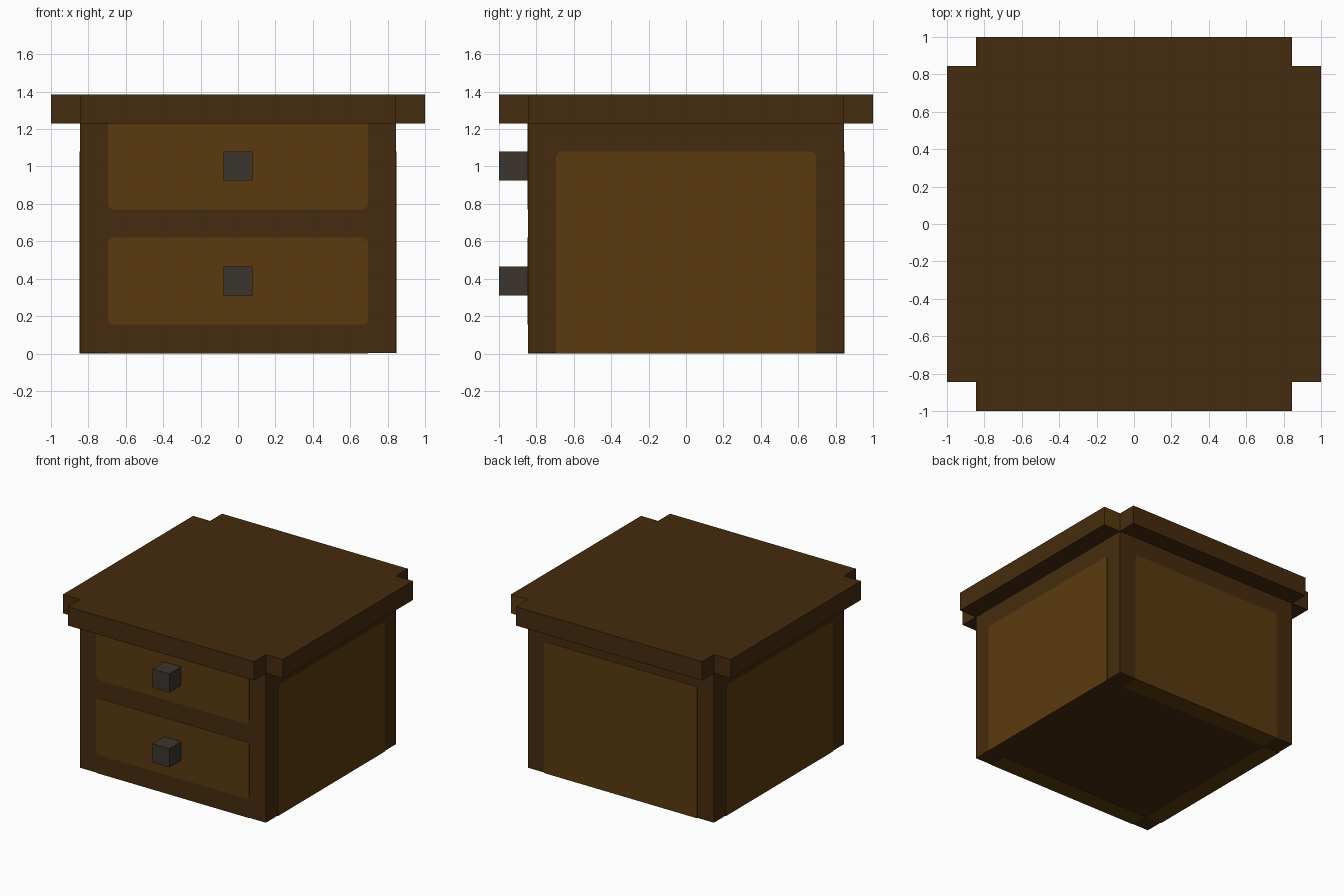
import bpy, bmesh, math
from mathutils import Matrix

cube = bpy.data.objects.get("Cube")
if cube:
    bpy.data.objects.remove(cube, do_unlink=True)


def srgb(r, g, b):
    return tuple((c / 255 / 12.92) if c < 11 else ((c / 255 + 0.055) / 1.055) ** 2.4
                 for c in (r, g, b)) + (1.0,)


def material(name, colour):
    m = bpy.data.materials.new(name)
    m.use_nodes = True
    m.diffuse_color = colour
    bsdf = m.node_tree.nodes["Principled BSDF"]
    bsdf.inputs["Base Color"].default_value = colour
    bsdf.inputs["Roughness"].default_value = 0.9
    return m


DARK = material("dark wood", srgb(69, 43, 14))
PANEL = material("panel wood", srgb(90, 58, 14))
IRON = material("dark iron", srgb(60, 53, 46))

B, T = 0.845, 0.003           # body half width, plate thickness
PW = 0.695                    # panel half width
Z_LID, Z_TOP = 1.23, 1.385


def prism(name, outline, depth, mat, matrix=Matrix()):
    """Extrude a flat outline along local +z, then place it."""
    bm = bmesh.new()
    face = bm.faces.new([bm.verts.new((x, y, 0)) for x, y in outline])
    out = bmesh.ops.extrude_face_region(bm, geom=[face])
    verts = [v for v in out["geom"] if isinstance(v, bmesh.types.BMVert)]
    bmesh.ops.translate(bm, vec=(0, 0, depth), verts=verts)
    bmesh.ops.transform(bm, matrix=matrix, verts=bm.verts)
    bmesh.ops.recalc_face_normals(bm, faces=bm.faces)
    me = bpy.data.meshes.new(name)
    bm.to_mesh(me)
    bm.free()
    me.materials.append(mat)
    ob = bpy.data.objects.new(name, me)
    bpy.context.collection.objects.link(ob)
    return ob


def rect(x0, x1, y0, y1):
    return [(x0, y0), (x1, y0), (x1, y1), (x0, y1)]


def panel_outline(x0, x1, y0, y1, low=True, high=True, r=0.03, steps=4):
    """Rectangle whose lower and/or upper corners are rounded."""
    pts = []
    for cx, cy, start, rounded in ((x0, y0, 180, low), (x1, y0, 270, low),
                                   (x1, y1, 0, high), (x0, y1, 90, high)):
        if not rounded:
            pts.append((cx, cy))
            continue
        ox = cx + r if cx == x0 else cx - r
        oy = cy + r if cy == y0 else cy - r
        for i in range(steps + 1):
            a = math.radians(start + 90 * i / steps)
            pts.append((ox + r * math.cos(a), oy + r * math.sin(a)))
    return pts


def on_side(angle):
    """Local x across, y up, z outward; angle 0 is the front."""
    return (Matrix.Rotation(math.radians(angle), 4, 'Z')
            @ Matrix.Translation((0, -B, 0))
            @ Matrix.Rotation(math.radians(90), 4, 'X'))


# Body and lid with notched corners
prism("body", rect(-B, B, -B, B), Z_LID - T, DARK, Matrix.Translation((0, 0, T)))
lid_outline = [(-B, -1), (B, -1), (B, -B), (1, -B), (1, B), (B, B),
               (B, 1), (-B, 1), (-B, B), (-1, B), (-1, -B), (-B, -B)]
lid = prism("lid", lid_outline, Z_TOP - Z_LID, DARK,
            Matrix.Translation((0, 0, Z_LID)))
# One notch face shows the lighter wood
lid.data.materials.append(PANEL)
for p in lid.data.polygons:
    if p.normal.y > 0.9 and p.center.x > 0.9:
        p.material_index = 1

# Drawer fronts
prism("lower_drawer_front", panel_outline(-PW, PW, 0.155, 0.62), T, PANEL, on_side(0))
prism("upper_drawer_front", panel_outline(-PW, PW, 0.77, Z_LID, high=False),
      T, PANEL, on_side(0))

# Side and back panels
for name, angle in (("left", 90), ("back", 180), ("right", 270)):
    prism(name + "_panel", panel_outline(-PW, PW, 0, 1.08, low=False),
          T, PANEL, on_side(angle))

# Strips under the body edges
for name, angle in (("front", 0), ("back", 180), ("right", 270)):
    prism(name + "_base_strip", panel_outline(-PW, PW, -B, -PW, low=False), T, PANEL,
          Matrix.Rotation(math.radians(angle), 4, 'Z'))

# Drawer knobs
for name, z in (("lower", 0.31), ("upper", 0.925)):
    prism(name + "_knob", rect(-0.077, 0.077, z, z + 0.155), 1 - B, IRON, on_side(0))
